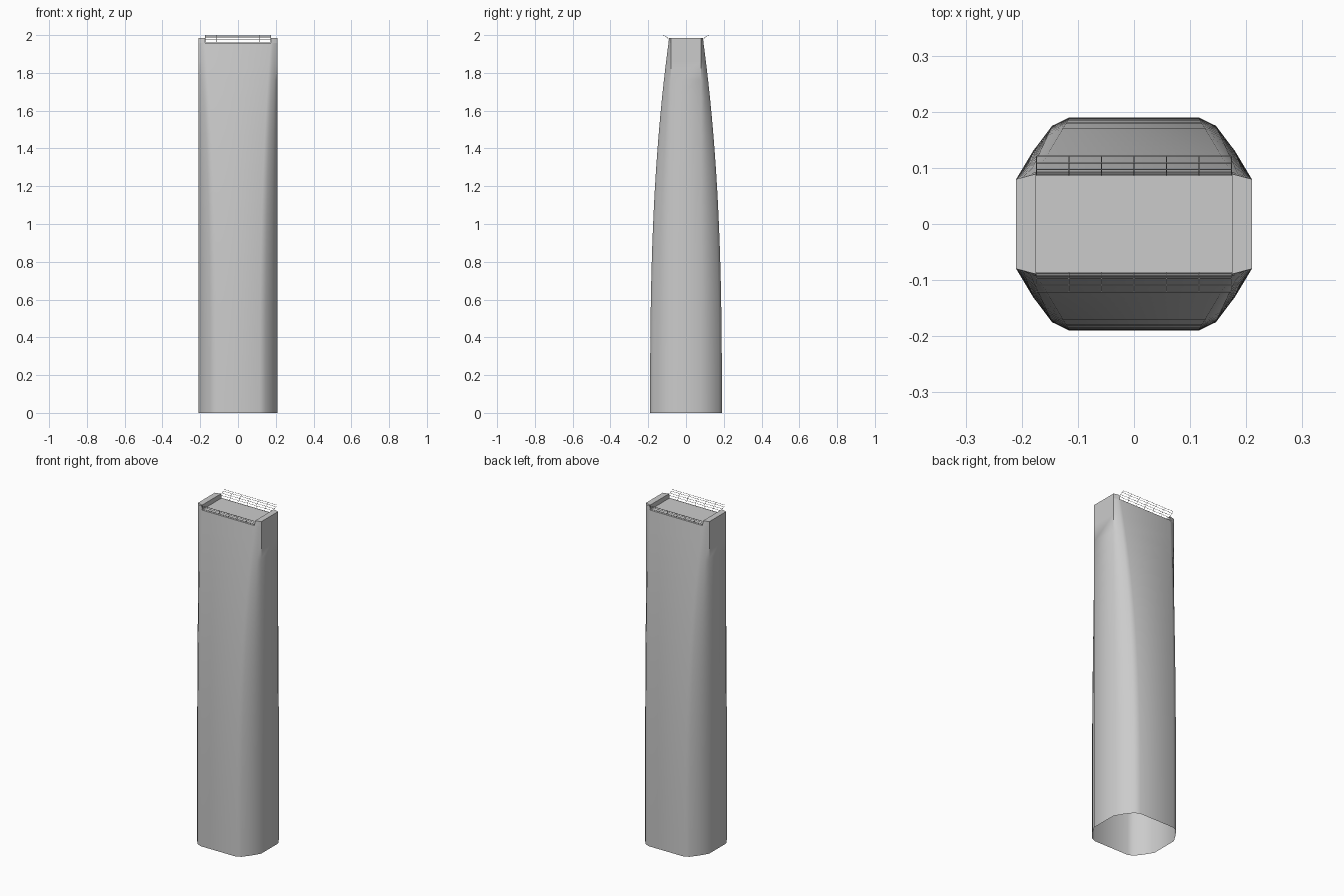
import bpy, bmesh, math

if "Cube" in bpy.data.objects:
    bpy.data.objects.remove(bpy.data.objects["Cube"])

ROOF, TOP = 1.958, 1.986
# quarter plan at ground and at the top (corner chamfer closes towards the ends)
BASE = [(0.21, 0.08), (0.18, 0.13), (0.146, 0.175), (0.115, 0.19)]
HEAD = [(0.21, 0.08), (0.198, 0.083), (0.187, 0.086), (0.175, 0.089)]


def plan(z):
    t = (z / TOP) ** 2.7
    q = [(a[0] + (b[0] - a[0]) * t, a[1] + (b[1] - a[1]) * t) for a, b in zip(BASE, HEAD)]
    return (q + [(-x, y) for x, y in reversed(q)]
            + [(-x, -y) for x, y in q] + [(x, -y) for x, y in reversed(q)])


def finish(bm, name, angle=45):
    bmesh.ops.recalc_face_normals(bm, faces=bm.faces)
    me = bpy.data.meshes.new(name)
    bm.to_mesh(me)
    bm.free()
    ob = bpy.data.objects.new(name, me)
    bpy.context.collection.objects.link(ob)
    bpy.ops.object.select_all(action='DESELECT')
    ob.select_set(True)
    bpy.context.view_layer.objects.active = ob
    bpy.ops.object.shade_smooth_by_angle(angle=math.radians(angle))
    return ob


# Tower shell: lofted rings, open at the bottom, closed by the roof
bm = bmesh.new()
levels = [ROOF * i / 20 for i in range(21)]
rings = [[bm.verts.new((x, y, z)) for x, y in plan(z)] for z in levels]
for lo, hi in zip(rings, rings[1:]):
    for i in range(len(lo)):
        j = (i + 1) % len(lo)
        bm.faces.new((lo[i], lo[j], hi[j], hi[i]))
bm.faces.new(rings[-1])
finish(bm, "tower_shell")

# Raised parapet at each end of the roof
for side, name in ((1, "right_parapet"), (-1, "left_parapet")):
    bm = bmesh.new()
    loops = []
    for z in (ROOF, TOP):
        q = plan(z)[:4]
        q[3] = (0.175, q[3][1])
        pts = q + [(x, -y) for x, y in reversed(q)]
        loops.append([bm.verts.new((side * x, y, z)) for x, y in pts])
    lo, hi = loops
    for i in range(len(lo)):
        j = (i + 1) % len(lo)
        bm.faces.new((lo[i], lo[j], hi[j], hi[i]))
    bm.faces.new(hi)
    finish(bm, name, 30)

# Flared railings along the front and back roof edges
PROFILE = [(0.087, 1.962), (0.091, 1.975), (0.097, 1.986), (0.109, 1.994), (0.121, 1.999)]
POSTS = [-0.174 + 0.058 * i for i in range(7)]
for side, name in ((-1, "front_railing"), (1, "back_railing")):
    cu = bpy.data.curves.new(name, 'CURVE')
    cu.dimensions = '3D'
    cu.bevel_depth = 0.001
    cu.bevel_resolution = 0
    paths = [[(x, side * y, z) for y, z in PROFILE] for x in POSTS]
    paths += [[(POSTS[0], side * y, z), (POSTS[-1], side * y, z)] for y, z in PROFILE]
    for path in paths:
        sp = cu.splines.new('POLY')
        sp.points.add(len(path) - 1)
        for p, co in zip(sp.points, path):
            p.co = (*co, 1)
    bpy.context.collection.objects.link(bpy.data.objects.new(name, cu))
